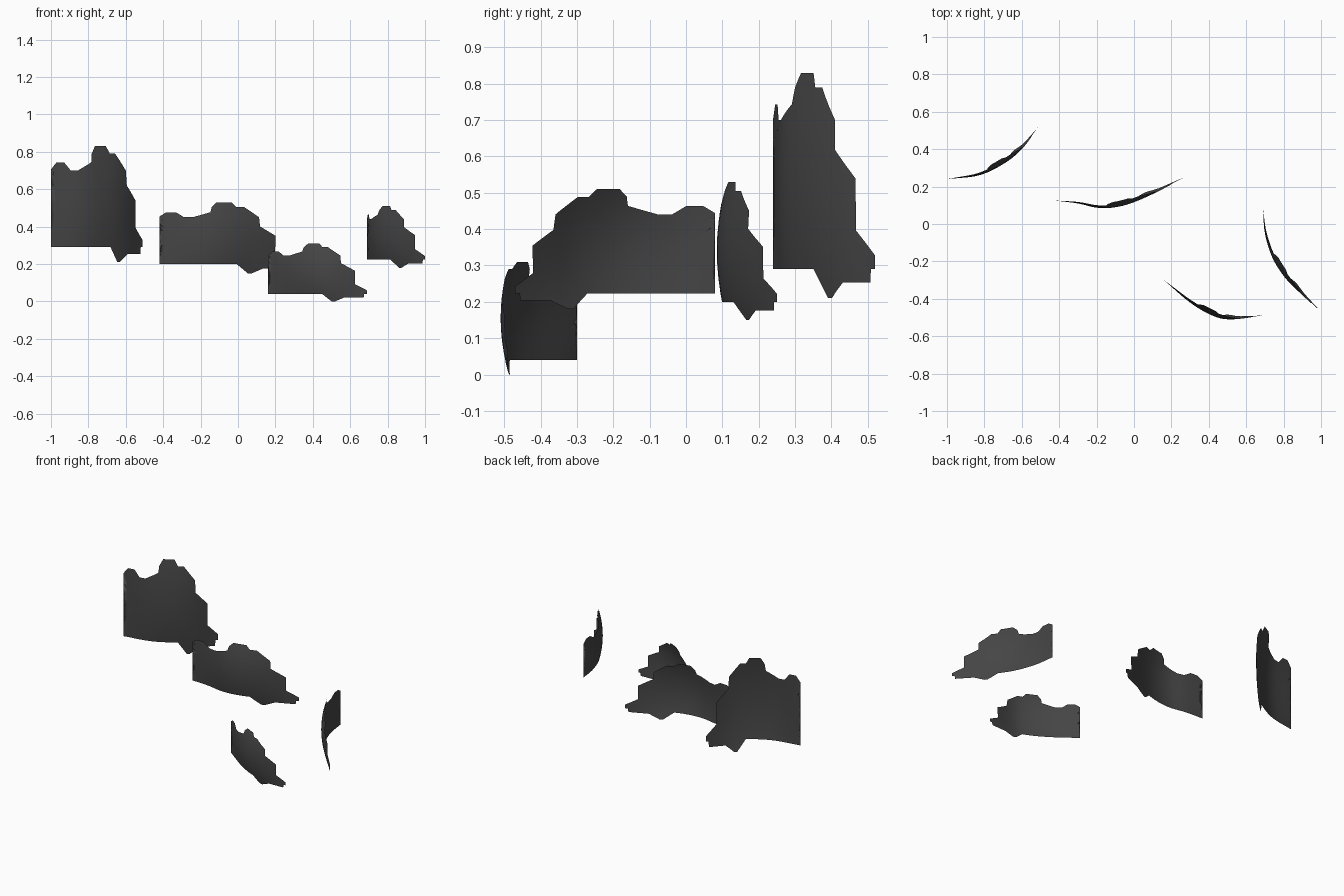
import bpy, bmesh, math
from mathutils import Vector

cube = bpy.data.objects.get("Cube")
if cube:
    bpy.data.objects.remove(cube)

charcoal = bpy.data.materials.new("charcoal")
charcoal.use_nodes = True
charcoal.diffuse_color = (0.06, 0.06, 0.06, 1)
charcoal.node_tree.nodes["Principled BSDF"].inputs["Base Color"].default_value = (0.06, 0.06, 0.06, 1)

# Cloud silhouette, clockwise from the wing tip: (along, up), both 0 to 1
OUTLINE = [
    (0, .8), (.05, .86), (.12, .86), (.18, .79), (.245, .79), (.38, .86),
    (.39, .935), (.43, 1), (.55, 1), (.585, .935), (.645, .935), (.76, .79),
    (.765, .66), (.89, .53), (.89, .3), (1, .19), (1, .13), (.975, .13),
    (.97, .07), (.8, .07), (.71, 0), (.68, 0), (.585, .13), (0, .13),
    (0, .2), (.015, .23), (.045, .25), (.105, .25), (.105, .39), (.13, .47),
    (.165, .49), (.26, .46), (.2, .55), (.12, .665)]


def smooth_path(points, steps=12):
    """Dense curve through the plan points, with running lengths."""
    p = [Vector(q) for q in points]
    p = [2 * p[0] - p[1]] + p + [2 * p[-1] - p[-2]]
    out = []
    for a, b, c, d in zip(p, p[1:], p[2:], p[3:]):
        for i in range(steps):
            t = i / steps
            out.append(b + (c - a) * t / 2 + (a - 2.5 * b + 2 * c - d / 2) * t * t
                       + (3 * b - 3 * c + d - a) * t ** 3 / 2)
    out.append(p[-2])
    lengths = [0]
    for a, b in zip(out, out[1:]):
        lengths.append(lengths[-1] + (b - a).length)
    return out, lengths


def locate(path, lengths, u):
    """Point and left-hand normal at fraction u of the path."""
    s = min(max(u, 0), 1) * lengths[-1]
    i = 0
    while i < len(path) - 2 and lengths[i + 1] < s:
        i += 1
    step = path[i + 1] - path[i]
    k = (s - lengths[i]) / (lengths[i + 1] - lengths[i])
    return path[i] + step * k, Vector((-step.y, step.x)).normalized()


def make_cloud(name, plan, low, high):
    bm = bmesh.new()
    face = bm.faces.new([bm.verts.new((u, v, 0)) for u, v in reversed(OUTLINE)])
    bmesh.ops.triangulate(bm, faces=[face])
    # Slice the flat sheet so that it can bend both ways
    for axis, count in ((0, 24), (1, 10)):
        normal = Vector((axis == 0, axis == 1, 0))
        for i in range(1, count):
            bmesh.ops.bisect_plane(bm, geom=bm.verts[:] + bm.edges[:] + bm.faces[:],
                                   dist=1e-5, plane_co=normal * i / count, plane_no=normal)
    # Bend along the plan curve, with a slight belly to the front
    path, lengths = smooth_path(plan)
    for vert in bm.verts:
        u, v = vert.co.x, vert.co.y
        spot, back = locate(path, lengths, u)
        spot = spot + back * 0.03 * math.sin(math.pi * min(max(u, 0), 1)) * (2 * v - 1) ** 2
        vert.co = (spot.x, spot.y, low + (high - low) * v)
    for f in bm.faces:
        f.smooth = True
    mesh = bpy.data.meshes.new(name)
    bm.to_mesh(mesh)
    bm.free()
    mesh.materials.append(charcoal)
    bpy.context.collection.objects.link(bpy.data.objects.new(name, mesh))


make_cloud("tall_cloud", [(-1, .24), (-.83, .26), (-.7, .32), (-.6, .4), (-.51, .52)], .21, .83)
make_cloud("middle_cloud", [(-.42, .125), (-.3, .11), (-.18, .085), (-.05, .1),
                            (.1, .16), (.27, .25)], .15, .53)
make_cloud("front_cloud", [(.16, -.3), (.3, -.42), (.42, -.49), (.52, -.51), (.69, -.49)], 0, .31)
make_cloud("side_cloud", [(.69, .08), (.7, -.05), (.74, -.18), (.81, -.29),
                          (.9, -.38), (1, -.47)], .18, .51)
